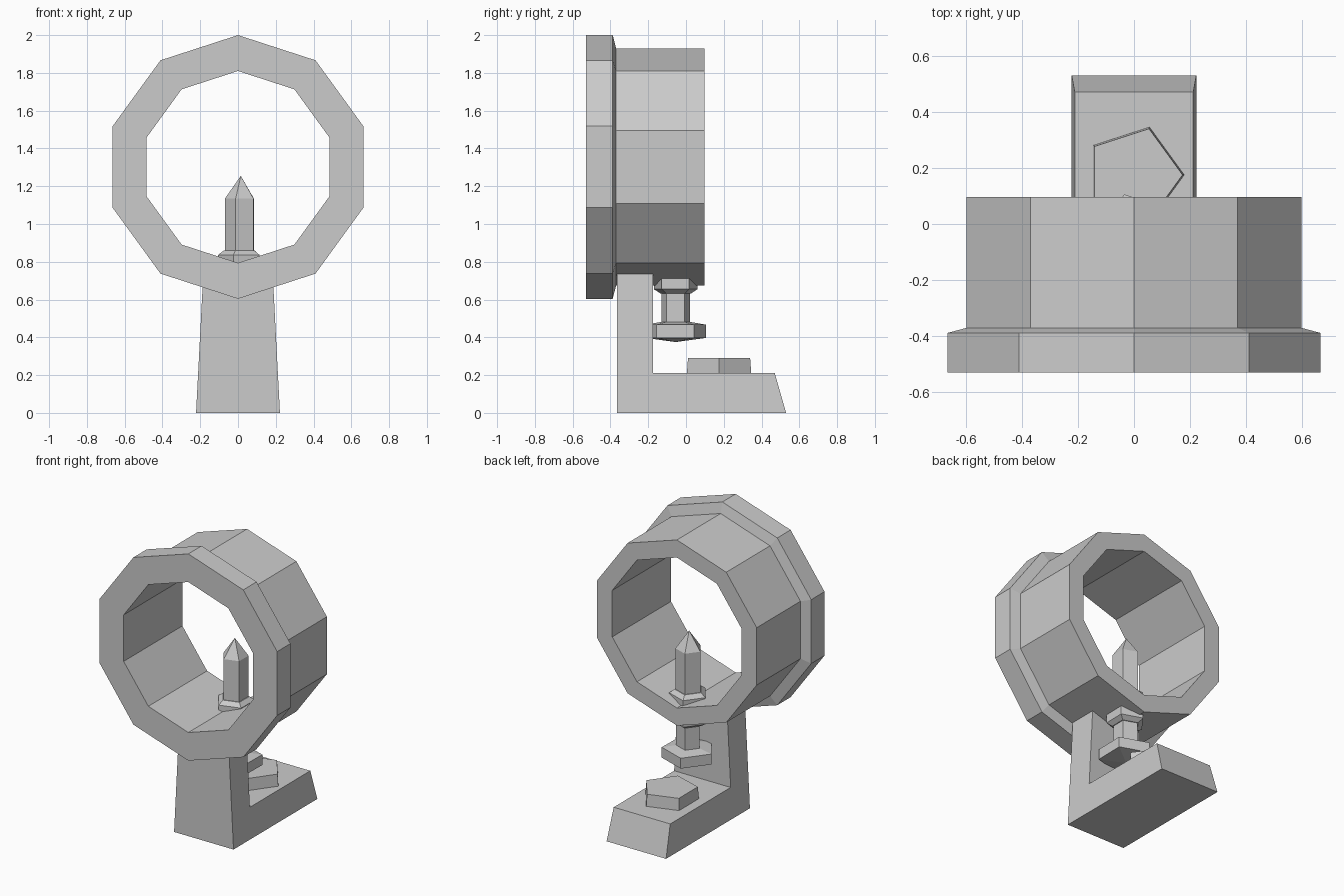
import bpy
import bmesh
from math import sin, cos, radians, tau
from mathutils import Vector

cube = bpy.data.objects.get("Cube")
if cube:
    bpy.data.objects.remove(cube, do_unlink=True)

# One plain grey for everything
grey = bpy.data.materials.new("light grey")
grey.use_nodes = True
colour = (0.6, 0.6, 0.6, 1)
grey.diffuse_color = colour
grey.node_tree.nodes["Principled BSDF"].inputs["Base Color"].default_value = colour


def finish(name, bm):
    bmesh.ops.recalc_face_normals(bm, faces=bm.faces)
    mesh = bpy.data.meshes.new(name)
    bm.to_mesh(mesh)
    bm.free()
    mesh.materials.append(grey)
    ob = bpy.data.objects.new(name, mesh)
    bpy.context.collection.objects.link(ob)
    return ob


def turned(name, profile, sides, place, start, closed=False):
    """Sweep a (radius, along) profile round an axis with few sides."""
    bm = bmesh.new()
    rings = []
    for r, h in profile:
        if r == 0:
            rings.append([bm.verts.new(place(0, 0, h))] * sides)
        else:
            angles = [radians(start) + tau * i / sides for i in range(sides)]
            rings.append([bm.verts.new(place(r * cos(a), r * sin(a), h)) for a in angles])
    pairs = list(zip(rings, rings[1:]))
    if closed:
        pairs.append((rings[-1], rings[0]))
    for lower, upper in pairs:
        for i in range(sides):
            j = (i + 1) % sides
            corners = (lower[i], lower[j], upper[j], upper[i])
            bm.faces.new(list(dict.fromkeys(corners)))
    if not closed:
        for ring in (rings[0], rings[-1]):
            if ring[0] is not ring[1]:
                bm.faces.new(ring)
    return finish(name, bm)


def upright_at(x, y):
    return lambda u, v, h: Vector((x + u, y + v, h))


# Ten-sided sight ring with a flange at the front
RING_Z = 1.302
turned("sight_ring",
       [(0.508, -0.53), (0.698, -0.53), (0.698, -0.388),
        (0.627, -0.37), (0.627, 0.097), (0.508, 0.097)],
       10, lambda u, v, h: Vector((u, h, RING_Z + v)), 90, closed=True)

# L-shaped stand, narrowing towards the top
side = [(-0.365, 0), (0.53, 0), (0.47, 0.21), (-0.175, 0.21),
        (-0.175, 0.76), (-0.365, 0.76)]
bm = bmesh.new()
left, right = [[bm.verts.new((s * (0.222 - 0.052 * z), y, z)) for y, z in side]
               for s in (1, -1)]
for i in range(len(side)):
    j = (i + 1) % len(side)
    bm.faces.new((left[i], left[j], right[j], right[i]))
for outline in (left, right):
    # Split the L into upright and foot along the foot's top
    a, b, c, d, e, f = outline
    bm.faces.new((a, b, c, d))
    bm.faces.new((a, d, e, f))
finish("stand", bm)

# Five-sided boss on the foot
turned("foot_boss", [(0.179, 0.2), (0.179, 0.21), (0.173, 0.29)],
       5, upright_at(0, 0.175), 0)

# Five-sided pin: knob, shank, collar through the ring, pointed post
pin = upright_at(0.015, -0.055)
turned("adjusting_knob",
       [(0, 0.375), (0.168, 0.397), (0.168, 0.467), (0.078, 0.482)], 5, pin, 35)
turned("sight_post",
       [(0.08, 0.47), (0.08, 0.65), (0.084, 0.85), (0.084, 1.135), (0, 1.255)], 5, pin, 35)
turned("pin_collar",
       [(0.086, 0.633), (0.122, 0.655), (0.122, 0.715), (0.086, 0.72),
        (0.086, 0.78), (0.122, 0.79), (0.122, 0.835), (0.09, 0.86)], 5, pin, 35)
